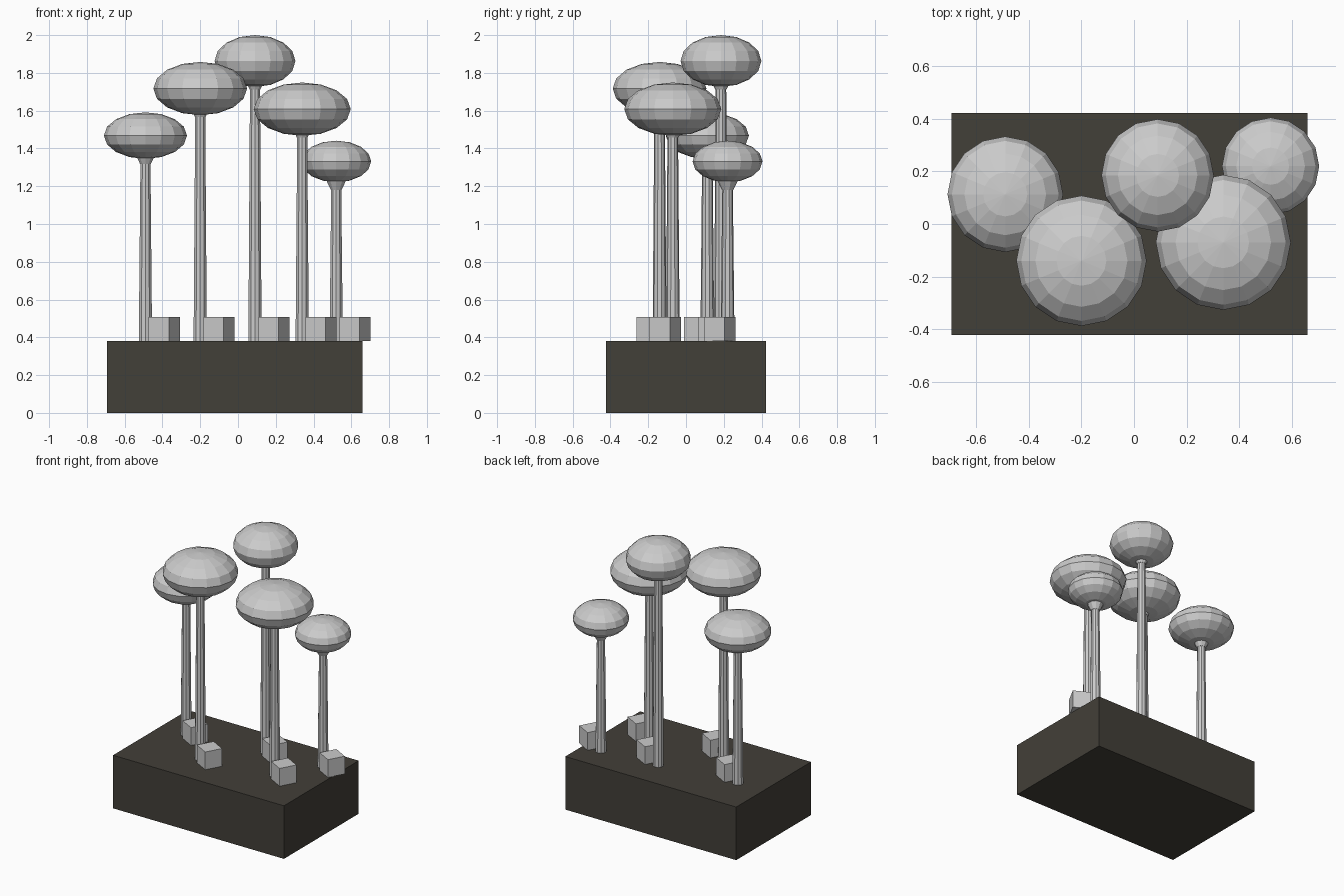
import bpy
import bmesh
from mathutils import Matrix

if "Cube" in bpy.data.objects:
    bpy.data.objects.remove(bpy.data.objects["Cube"])

BASE_TOP = 0.38


def make_object(name, bm, location):
    mesh = bpy.data.meshes.new(name)
    bm.to_mesh(mesh)
    bm.free()
    obj = bpy.data.objects.new(name, mesh)
    obj.location = location
    bpy.context.collection.objects.link(obj)
    return obj


def box(name, size, location, turn=0.0):
    bm = bmesh.new()
    bmesh.ops.create_cube(bm, size=1, matrix=Matrix.Diagonal((*size, 1)))
    bmesh.ops.rotate(bm, verts=bm.verts, matrix=Matrix.Rotation(turn, 3, 'Z'))
    return make_object(name, bm, location)


def cone(name, r_bottom, r_top, x, y, z0, z1, sides):
    bm = bmesh.new()
    bmesh.ops.create_cone(bm, cap_ends=True, segments=sides, radius1=r_bottom,
                          radius2=r_top, depth=z1 - z0)
    return make_object(name, bm, (x, y, (z0 + z1) / 2))


def ellipsoid(name, radius, half_height, location):
    bm = bmesh.new()
    bmesh.ops.create_uvsphere(bm, u_segments=16, v_segments=8, radius=1,
                              matrix=Matrix.Diagonal((radius, radius, half_height, 1)))
    return make_object(name, bm, location)


# Dark base block
dark = bpy.data.materials.new("dark_soil")
dark.diffuse_color = (0.055, 0.05, 0.04, 1)
dark.use_nodes = True
dark.node_tree.nodes["Principled BSDF"].inputs["Base Color"].default_value = dark.diffuse_color
base = box("base", (1.354, 0.846, BASE_TOP), (-0.017, 0, BASE_TOP / 2))
base.data.materials.append(dark)

# Each mushroom: x, y, cap centre height, cap radius, cap half height
mushrooms = [
    (-0.49, 0.113, 1.468, 0.22, 0.123),
    (-0.20, -0.14, 1.717, 0.248, 0.141),
    (0.09, 0.185, 1.863, 0.214, 0.137),
    (0.34, -0.07, 1.608, 0.257, 0.141),
    (0.52, 0.22, 1.331, 0.185, 0.11),
]

for i, (x, y, z, radius, half) in enumerate(mushrooms, 1):
    # Tapered stem, flared collar under the cap, cap, and small block at the foot
    cone(f"stem_{i}", 0.037, 0.028, x, y, BASE_TOP, z - 0.15, 10)
    cone(f"collar_{i}", 0.03, 0.075, x, y, z - 0.15, z - 0.06, 10)
    ellipsoid(f"cap_{i}", radius, half, (x, y, z))
    box(f"foot_block_{i}", (0.122, 0.122, 0.127),
        (x + 0.10, y - 0.04, BASE_TOP + 0.0635), -0.5)
